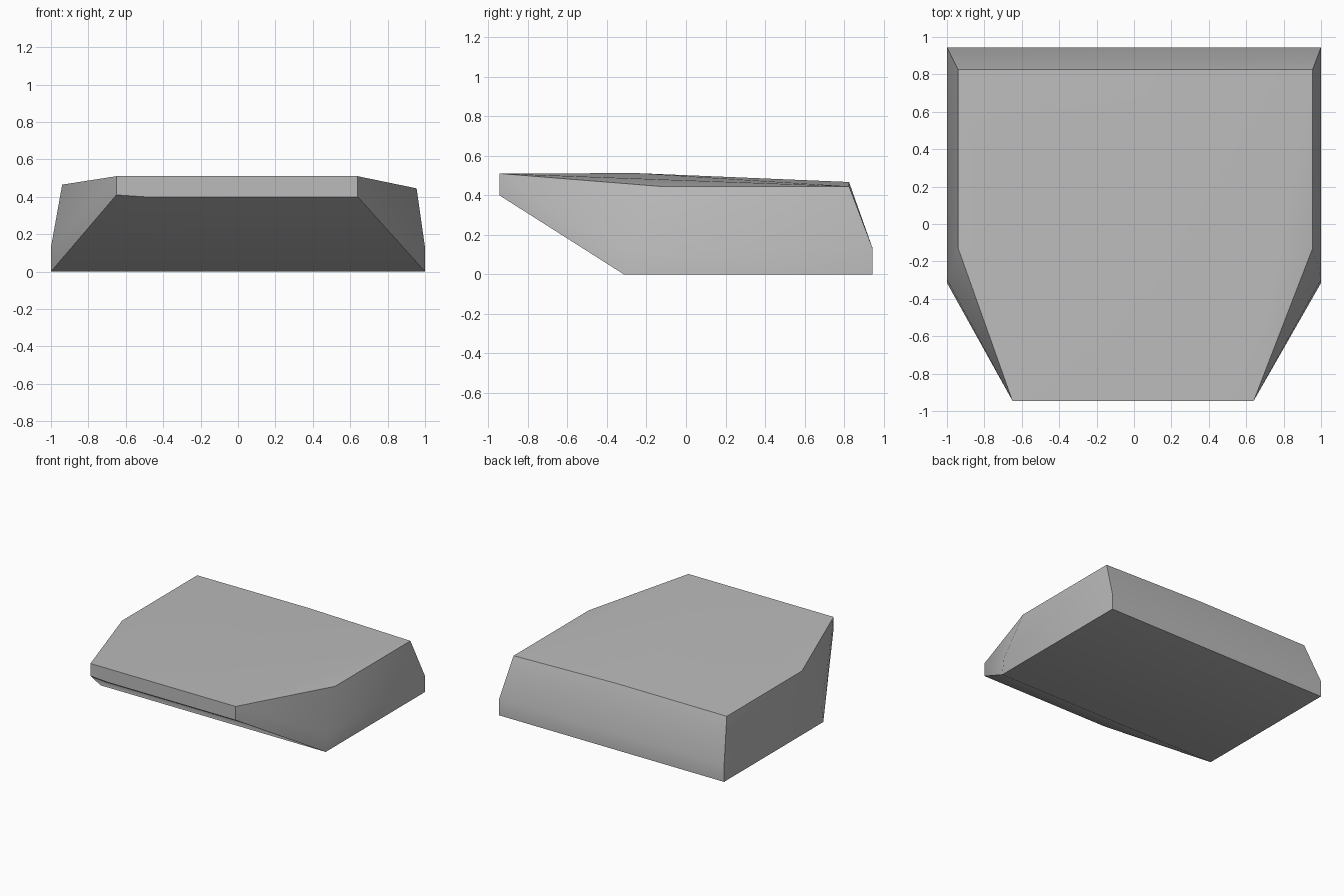
import bpy
import bmesh
import math

cube = bpy.data.objects.get("Cube")
if cube:
    bpy.data.objects.remove(cube, do_unlink=True)

# Single plain grey
grey = bpy.data.materials.new("plain_grey")
grey.use_nodes = True
colour = (0.5, 0.5, 0.5, 1.0)
grey.diffuse_color = colour
grey.node_tree.nodes["Principled BSDF"].inputs["Base Color"].default_value = colour

# Corners shared by both sides: base and low upright band
corners = []
for side in (-1, 1):
    corners += [(side, -0.315, 0), (side, 0.945, 0),
                (side, -0.295, 0.13), (side, 0.945, 0.13)]

# Shoulders and front lip, slightly uneven from side to side
for shoulder_x, shoulder_z, lip_x, lip_z in ((-0.94, 0.465, -0.65, 0.41),
                                             (0.955, 0.445, 0.64, 0.40)):
    corners += [(shoulder_x, -0.13, shoulder_z), (shoulder_x, 0.825, shoulder_z),
                (lip_x, -0.945, lip_z), (lip_x, -0.945, 0.51)]

# Gentle crown of the top and the kink in the lip's lower edge
corners += [(0.05, -0.25, 0.512), (0.05, 0.825, 0.467), (-0.5, -0.945, 0.40)]

# Wrap the corners into one closed convex block
bm = bmesh.new()
for corner in corners:
    bm.verts.new(corner)
bmesh.ops.convex_hull(bm, input=bm.verts)
bmesh.ops.dissolve_limit(bm, angle_limit=math.radians(0.3),
                         verts=bm.verts, edges=bm.edges)
bmesh.ops.recalc_face_normals(bm, faces=bm.faces)
mesh = bpy.data.meshes.new("wedge_block")
bm.to_mesh(mesh)
bm.free()
mesh.materials.append(grey)

block = bpy.data.objects.new("wedge_block", mesh)
bpy.context.collection.objects.link(block)
bpy.ops.object.select_all(action="DESELECT")
block.select_set(True)
bpy.context.view_layer.objects.active = block
bpy.ops.object.shade_smooth_by_angle(angle=math.radians(40))
